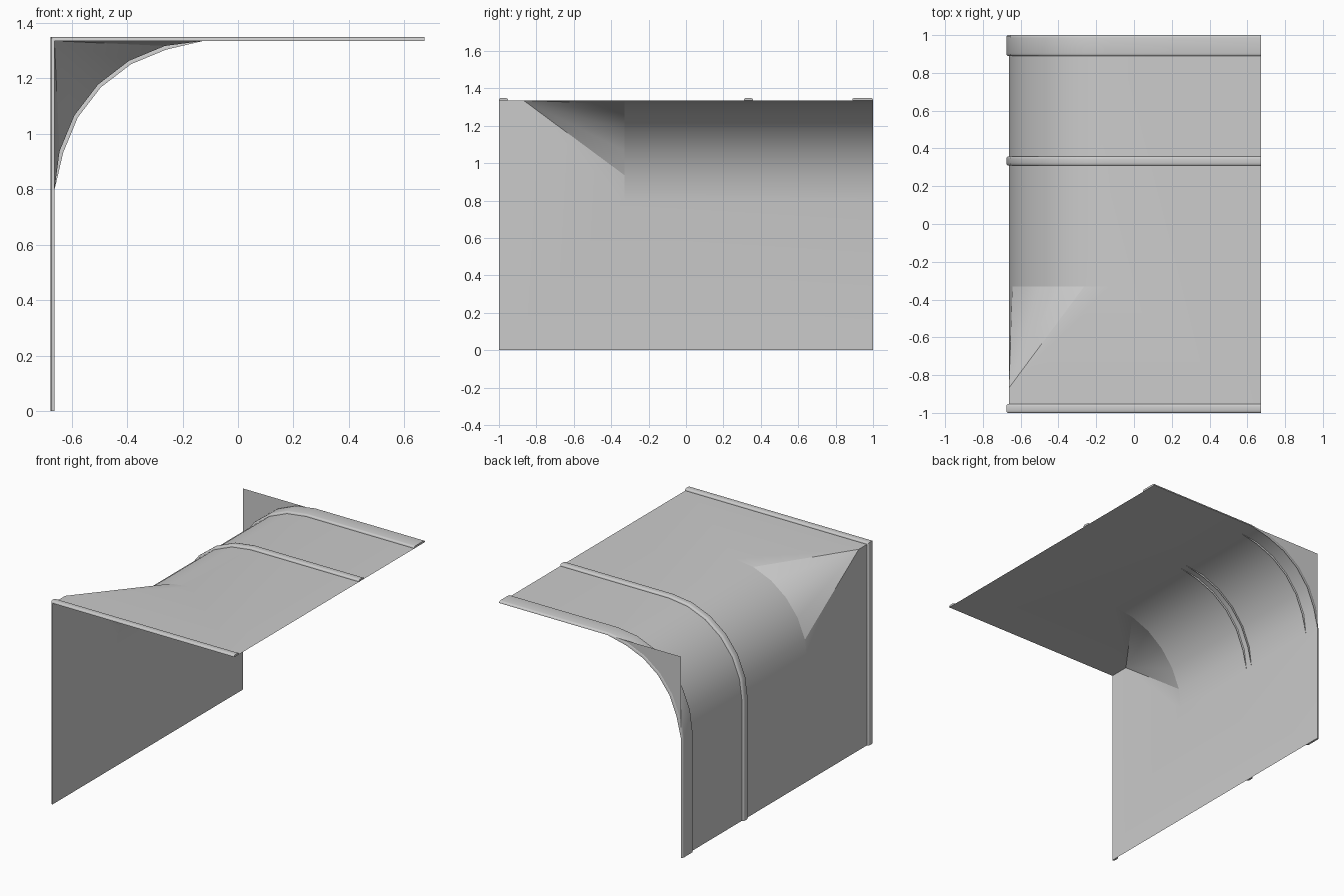
import bpy, bmesh, math

if "Cube" in bpy.data.objects:
    bpy.data.objects.remove(bpy.data.objects["Cube"])

W, T = -0.662, 1.335          # wall plane x, roof plane z
R = 0.538                     # corner radius
CX, CZ = W + R, T - R         # arc centre
XE, N = 0.673, 6              # free roof edge, arc segments


def arc(d=0.0):
    return [(CX - (R + d) * math.cos(i * math.pi / 2 / N),
             CZ + (R + d) * math.sin(i * math.pi / 2 / N)) for i in range(N + 1)]


def finish(name, bm, angle=28, sharp=()):
    bmesh.ops.remove_doubles(bm, verts=bm.verts, dist=1e-5)
    for f in bm.faces:
        f.smooth = True
    bm.normal_update()
    for e in bm.edges:
        e.smooth = e.calc_face_angle(0) < math.radians(angle)
    me = bpy.data.meshes.new(name)
    bm.to_mesh(me)
    bm.free()
    ob = bpy.data.objects.new(name, me)
    bpy.context.collection.objects.link(ob)
    return ob


def poly(bm, pts):
    bm.faces.new([bm.verts.new(p) for p in pts])


# Thin shell: wall, roof, rounded corner and cone blending to a square corner
bm = bmesh.new()
YC, YA = -0.33, -0.868
apex = (W, YA, T)
a = arc()
poly(bm, [(W, -1, 0), (W, -1, T), apex, (W, YC, CZ), (W, 1, CZ), (W, 1, 0)])
poly(bm, [(XE, -1, T), (XE, 1, T), (CX, 1, T), (CX, YC, T), apex, (W, -1, T)])
for p, q in zip(a, a[1:]):
    poly(bm, [(p[0], YC, p[1]), (q[0], YC, q[1]), (q[0], 1, q[1]), (p[0], 1, p[1])])
    poly(bm, [apex, (q[0], YC, q[1]), (p[0], YC, p[1])])
shell = finish("shell", bm, 17)
for e in shell.data.edges:
    v0, v1 = (shell.data.vertices[i].co for i in e.vertices)
    if abs(v0.y - YC) < 1e-4 and abs(v1.y - YC) < 1e-4:
        e.use_edge_sharp = True

# Flat plate filling the square corner at the rear
bm = bmesh.new()
poly(bm, [(W, 0.999, T)] + [(x, 0.999, z) for x, z in reversed(a)])
finish("rear_corner_plate", bm)


def path(d, rounded, inset=0.0):
    if not rounded:
        return [(W - d, 0), (W - d, T + d), (XE, T + d)]
    pts = arc(d)
    inner = arc(d - inset)
    return [(W - d, 0)] + [pts[0]] + inner[1:-1] + [pts[-1]] + [(XE, T + d)]


# Raised trim strips swept over wall, corner and roof
def strip(name, y0, y1, bevel, rounded):
    h = 0.0135
    prof = [(y0, 0, 0.014), (y0, h * 0.5, 0), (y0 + bevel * 0.35, h * 0.85, 0),
            (y0 + bevel, h, 0)]
    prof += [(y0 + y1 - y, d, i) for y, d, i in reversed(prof)]
    bm = bmesh.new()
    rows = [[bm.verts.new((x, y, z)) for x, z in path(d, rounded, i)]
            for y, d, i in prof]
    for r, s in zip(rows, rows[1:]):
        for k in range(len(r) - 1):
            bm.faces.new((r[k], s[k], s[k + 1], r[k + 1]))
    # end caps
    bm.faces.new([r[0] for r in reversed(rows)])
    bm.faces.new([r[-1] for r in rows])
    bmesh.ops.recalc_face_normals(bm, faces=bm.faces)
    finish(name, bm, 50)


strip("front_trim", -1.0, -0.953, 0.014, False)
strip("middle_trim", 0.309, 0.358, 0.014, True)
strip("rear_trim", 0.889, 1.0, 0.014, True)
